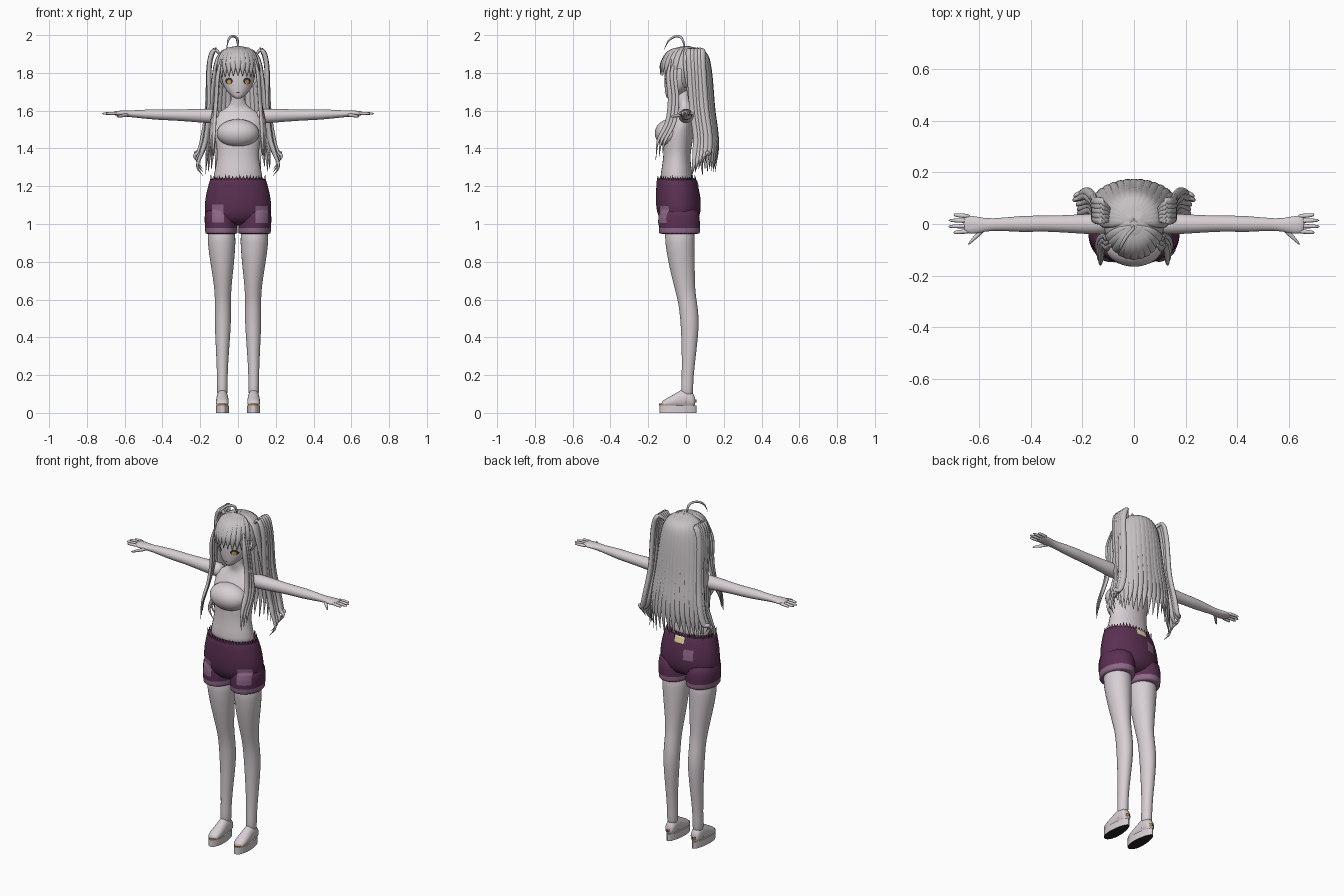
import bpy, bmesh, math, random
from mathutils import Vector, Matrix

random.seed(4)
if "Cube" in bpy.data.objects:
    bpy.data.objects.remove(bpy.data.objects["Cube"])


def material(name, r, g, b):
    m = bpy.data.materials.new(name)
    m.use_nodes = True
    m.diffuse_color = (r, g, b, 1)
    m.node_tree.nodes["Principled BSDF"].inputs["Base Color"].default_value = (r, g, b, 1)
    return m


pale = material("pale body", .68, .62, .65)
hair_grey = material("hair grey", .56, .53, .54)
purple = material("purple cloth", .105, .03, .085)
mauve = material("mauve patch", .27, .14, .25)
orange = material("orange strap", .42, .18, .04)
black = material("black sole", .02, .018, .02)
cream = material("cream tag", .8, .68, .38)
dark = material("dark eye", .04, .03, .035)
amber = material("amber iris", .6, .35, .1)


def finish(name, bm, mats, mirror=False, sub=0):
    """Turn a bmesh into a smooth object, optionally mirrored and subdivided."""
    bmesh.ops.recalc_face_normals(bm, faces=bm.faces)
    for f in bm.faces:
        f.smooth = True
    me = bpy.data.meshes.new(name)
    bm.to_mesh(me)
    bm.free()
    ob = bpy.data.objects.new(name, me)
    bpy.context.collection.objects.link(ob)
    for m in mats:
        me.materials.append(m)
    if mirror:
        ob.modifiers.new("mirror", "MIRROR").use_mirror_merge = False
    if sub:
        s = ob.modifiers.new("subdivision", "SUBSURF")
        s.levels = s.render_levels = sub
    return ob


def skin_rings(bm, loops):
    """Bridge successive vertex loops and close both ends."""
    n = len(loops[0])
    rows = [[bm.verts.new(p) for p in loop] for loop in loops]
    for a, b in zip(rows, rows[1:]):
        for i in range(n):
            bm.faces.new((a[i], a[(i + 1) % n], b[(i + 1) % n], b[i]))
    bm.faces.new(rows[0])
    bm.faces.new(rows[-1])


def loft(bm, rings, axis="z", n=16):
    """Elliptical rings given as x, y, z, first radius, second radius."""
    loops = []
    for x, y, z, ra, rb in rings:
        loop = []
        for i in range(n):
            t = math.tau * i / n
            a, b = ra * math.cos(t), rb * math.sin(t)
            offset = {"z": (a, b, 0), "x": (0, a, b), "y": (a, 0, b)}[axis]
            loop.append(Vector((x, y, z)) + Vector(offset))
        loops.append(loop)
    skin_rings(bm, loops)


def ball(bm, centre, radii):
    m = Matrix.Translation(centre) @ Matrix.Diagonal((*radii, 1))
    bmesh.ops.create_uvsphere(bm, u_segments=32, v_segments=20, radius=1, matrix=m)


def strand(bm, pts, width, thick):
    """Flat tapering lock of hair through the points, facing away from the head axis."""
    pts = [Vector(p) for p in pts]
    ext = [pts[0] * 2 - pts[1]] + pts + [pts[-1] * 2 - pts[-2]]
    path = []
    for p0, p1, p2, p3 in zip(ext, ext[1:], ext[2:], ext[3:]):
        for k in range(5):
            t = k / 5
            path.append(p1 + (p2 - p0) * (t / 2) + (p0 * 2 - p1 * 5 + p2 * 4 - p3) * (t * t / 2)
                        + (p1 * 3 - p0 - p2 * 3 + p3) * (t ** 3 / 2))
    path.append(pts[-1])
    loops = []
    for i, p in enumerate(path):
        u = i / (len(path) - 1)
        tangent = path[min(i + 1, len(path) - 1)] - path[max(i - 1, 0)]
        side = tangent.cross(Vector((p.x, p.y - .01, .02))).normalized()
        out = side.cross(tangent).normalized()
        f = min(1, .4 + 3 * u, 3 * (1 - u) + .06)
        loops.append([p + side * (width * f * math.cos(a)) + out * (thick * f * math.sin(a))
                      for a in [math.tau * j / 8 for j in range(8)]])
    skin_rings(bm, loops)


# Torso, with a plain smooth chest
bm = bmesh.new()
loft(bm, [(0, -.05, 1.2, .14, .09), (0, -.05, 1.26, .132, .088), (0, -.05, 1.34, .112, .072),
          (0, -.045, 1.4, .114, .075), (0, -.04, 1.47, .128, .082), (0, -.02, 1.54, .134, .064),
          (0, 0, 1.59, .12, .047), (0, 0, 1.615, .055, .036), (0, -.012, 1.65, .034, .034),
          (0, -.02, 1.74, .033, .033)])
finish("torso", bm, [pale], sub=1)
bm = bmesh.new()
ball(bm, (0, -.085, 1.48), (.112, .08, .075))
finish("chest", bm, [pale])

# Arms and hands
bm = bmesh.new()
loft(bm, [(.09, 0, 1.57, .04, .04), (.15, 0, 1.572, .042, .04), (.25, 0, 1.575, .035, .034),
          (.36, .002, 1.577, .03, .028), (.43, 0, 1.58, .034, .03), (.56, -.002, 1.583, .02, .018),
          (.6, -.005, 1.585, .034, .017), (.645, -.002, 1.586, .036, .013), (.66, 0, 1.586, .03, .009)], "x")
for y, tip in ((-.028, .7), (-.008, .722), (.012, .72), (.03, .7)):
    loft(bm, [(.63, y, 1.586, .01, .01), (.68, y * 1.1, 1.586, .009, .009),
              (tip, y * 1.2, 1.584, .006, .006)], "x", 8)
loft(bm, [(.575, -.015, 1.58, .014, .012), (.61, -.045, 1.574, .013, .01),
          (.645, -.082, 1.568, .006, .006)], "x", 8)
finish("arms", bm, [pale], mirror=True, sub=1)

# Legs
bm = bmesh.new()
loft(bm, [(.088, -.035, 1.02, .076, .085), (.087, -.033, .9, .077, .08), (.083, -.022, .78, .062, .07),
          (.08, -.007, .66, .045, .055), (.08, .008, .59, .043, .05), (.08, .02, .5, .045, .051),
          (.081, .02, .4, .04, .045), (.083, .012, .25, .03, .034), (.083, .006, .15, .028, .031),
          (.083, .006, .07, .03, .035)])
finish("legs", bm, [pale], mirror=True, sub=1)

# Feet
bm = bmesh.new()
loft(bm, [(.083, .05, .06, .022, .025), (.083, .03, .07, .03, .045), (.083, -.01, .078, .031, .055),
          (.083, -.05, .065, .034, .042), (.083, -.1, .052, .036, .027), (.083, -.132, .045, .026, .016)], "y")
finish("feet", bm, [pale], mirror=True, sub=1)


# Soles and straps share one egg shaped outline
def foot_slab(name, low, high, grow, mats, keep=None):
    bm = bmesh.new()
    loops = [[(.083 + (.034 - .006 * math.cos(t)) * grow * math.sin(t), -.043 + .098 * grow * math.cos(t), z)
              for t in [math.tau * i / 32 for i in range(32)]] for z in (low, high)]
    skin_rings(bm, loops)
    bm.normal_update()
    bmesh.ops.recalc_face_normals(bm, faces=bm.faces)
    if keep:
        gone = [f for f in bm.faces if len(f.verts) > 4 or not keep(f.calc_center_median().y)]
        bmesh.ops.delete(bm, geom=gone, context="FACES")
    for f in bm.faces:
        f.material_index = int(len(mats) > 1 and f.normal.z < -.5)
    ob = finish(name, bm, mats, mirror=True)
    for p in ob.data.polygons:
        p.use_smooth = False


foot_slab("soles", 0, .04, 1, [pale, black])
foot_slab("toe_straps", .038, .05, 1.01, [orange], lambda y: y < -.09)
foot_slab("heel_straps", .054, .07, 1.01, [orange], lambda y: y > .0)

# Shorts, with lighter cuffs
bm = bmesh.new()
loft(bm, [(0, -.05, 1.245, .146, .103), (0, -.05, 1.235, .15, .106), (0, -.044, 1.18, .166, .116),
          (0, -.04, 1.1, .181, .122), (0, -.037, 1.03, .176, .112), (0, -.035, .99, .1, .07)], n=24)
for s in (1, -1):
    loft(bm, [(s * .09, -.037, 1.1, .085, .1), (s * .09, -.036, 1.03, .089, .111),
              (s * .088, -.035, .974, .087, .11), (s * .088, -.035, .952, .086, .109),
              (s * .088, -.035, .946, .085, .108)], n=24)
for f in bm.faces:
    f.material_index = int(f.calc_center_median().z < .974)
shorts = finish("shorts", bm, [purple, mauve], sub=1)

# Ragged waist edge
bm = bmesh.new()
for i in range(48):
    a, b = [math.tau * (i + k) / 48 for k in (0, 1)]
    tip = 1.25 + random.random() * .014
    corners = [(a, 1.23), (b, 1.23), ((a + b) / 2, tip)]
    bm.faces.new([bm.verts.new((.147 * math.cos(t), -.05 + .104 * math.sin(t), z)) for t, z in corners])
finish("ragged_waist", bm, [purple])

# Head
bm = bmesh.new()
loft(bm, [(0, -.085, 1.662, .012, .014), (0, -.07, 1.678, .036, .037), (0, -.052, 1.705, .064, .06),
          (0, -.035, 1.745, .084, .08), (0, -.025, 1.8, .095, .092), (0, -.015, 1.87, .095, .095),
          (0, -.01, 1.92, .05, .05)], n=24)
head = finish("head", bm, [pale], sub=1)


def plate(name, target, x, z, w, h, mat, front=True, lift=.003, oval=False):
    """Thin patch projected on to the target from the front or back."""
    bm = bmesh.new()
    m = Matrix.Translation((x, -.4 if front else .4, z)) @ Matrix.Rotation(math.pi / 2, 4, "X")
    bmesh.ops.create_grid(bm, x_segments=14, y_segments=14, size=.5,
                          matrix=m @ Matrix.Diagonal((w, h, 1, 1)))
    if oval:
        far = [v for v in bm.verts if ((v.co.x - x) / w) ** 2 + ((v.co.z - z) / h) ** 2 > .26]
        bmesh.ops.delete(bm, geom=far, context="VERTS")
    ob = finish(name, bm, [mat])
    wrap = ob.modifiers.new("wrap", "SHRINKWRAP")
    wrap.target, wrap.offset = target, lift
    wrap.wrap_method, wrap.wrap_mode = "PROJECT", "ABOVE_SURFACE"
    wrap.use_project_y = True
    wrap.use_positive_direction, wrap.use_negative_direction = front, not front


# Patches, waist tag and face details
plate("right_thigh_patch", shorts, -.105, 1.055, .06, .095, mauve)
plate("left_thigh_patch", shorts, .125, 1.05, .065, .09, mauve)
plate("seat_patch", shorts, -.06, 1.14, .055, .06, mauve, front=False)
plate("waist_tag", shorts, 0, 1.215, .06, .035, cream, front=False)
plate("mouth", head, 0, 1.697, .016, .004, dark)
for s, label in ((1, "left"), (-1, "right")):
    plate(label + "_eye", head, s * .046, 1.757, .042, .036, dark, oval=True)
    plate(label + "_iris", head, s * .045, 1.753, .022, .024, amber, lift=.005, oval=True)

# Hair cap, open over the face
bm = bmesh.new()
ball(bm, (0, -.003, 1.82), (.116, .122, .122))
face = [v for v in bm.verts if v.co.z < 1.81 and v.co.y < -.03 or v.co.z < 1.72]
bmesh.ops.delete(bm, geom=face, context="VERTS")
finish("hair_cap", bm, [hair_grey])

# Long back hair
bm = bmesh.new()
for i in range(17):
    a = math.radians(-88 + 11 * i)
    s, c, r = math.sin(a), math.cos(a), random.uniform(-.03, .03)
    strand(bm, [(.01 * s, .01, 1.938), (.085 * s, .01 + .085 * c, 1.905), (.122 * s, .01 + .115 * c, 1.82),
                (.142 * s, .045 + .1 * c, 1.6), (.16 * s, .07 + .098 * c, 1.42),
                (.172 * s, .085 + .07 * c, 1.29 + r)], .027, .011)
finish("back_hair", bm, [hair_grey])

# Fringe
bm = bmesh.new()
for i in range(11):
    a = math.radians(-65 + 13 * i)
    s, c = math.sin(a), math.cos(a)
    strand(bm, [(.01 * s, -.01, 1.938), (.08 * s, -.09 * c, 1.91), (.108 * s, -.005 - .124 * c, 1.85),
                (.108 * s, -.01 - .125 * c, 1.785 - .02 * s * s)], .02, .008)
finish("fringe", bm, [hair_grey])

# Front locks and side tails
bm = bmesh.new()
for d in (0, .018, .036):
    strand(bm, [(.09, -.08 + d, 1.87), (.108, -.095 + d, 1.78), (.116, -.085 + d, 1.66),
                (.125 + d / 3, -.1 + d, 1.54), (.13 + d / 3, -.148 + d, 1.44),
                (.132 + d / 3, -.16 + d, 1.34 + d)], .014, .008)
finish("front_locks", bm, [hair_grey], mirror=True)
bm = bmesh.new()
for d in (-.03, -.012, .006, .024, .04):
    e = random.uniform(-.012, .012)
    strand(bm, [(.09, .03 + d / 2, 1.89), (.125, .045 + d, 1.922), (.152, .05 + d, 1.84),
                (.158 + e / 2, .065 + d, 1.62), (.178 + e, .085 + d, 1.46), (.2 + e, .08 + d, 1.38),
                (.225 + e, .07 + d, 1.335 + d), (.195 + e, .06 + d, 1.285 + d)], .018, .013)
finish("side_tails", bm, [hair_grey], mirror=True)

# Curved stray lock on the crown
bm = bmesh.new()
strand(bm, [(0, -.005, 1.93), (-.005, -.02, 1.98), (-.03, -.05, 1.994), (-.052, -.09, 1.972),
            (-.06, -.118, 1.92)], .007, .006)
finish("stray_lock", bm, [hair_grey])
